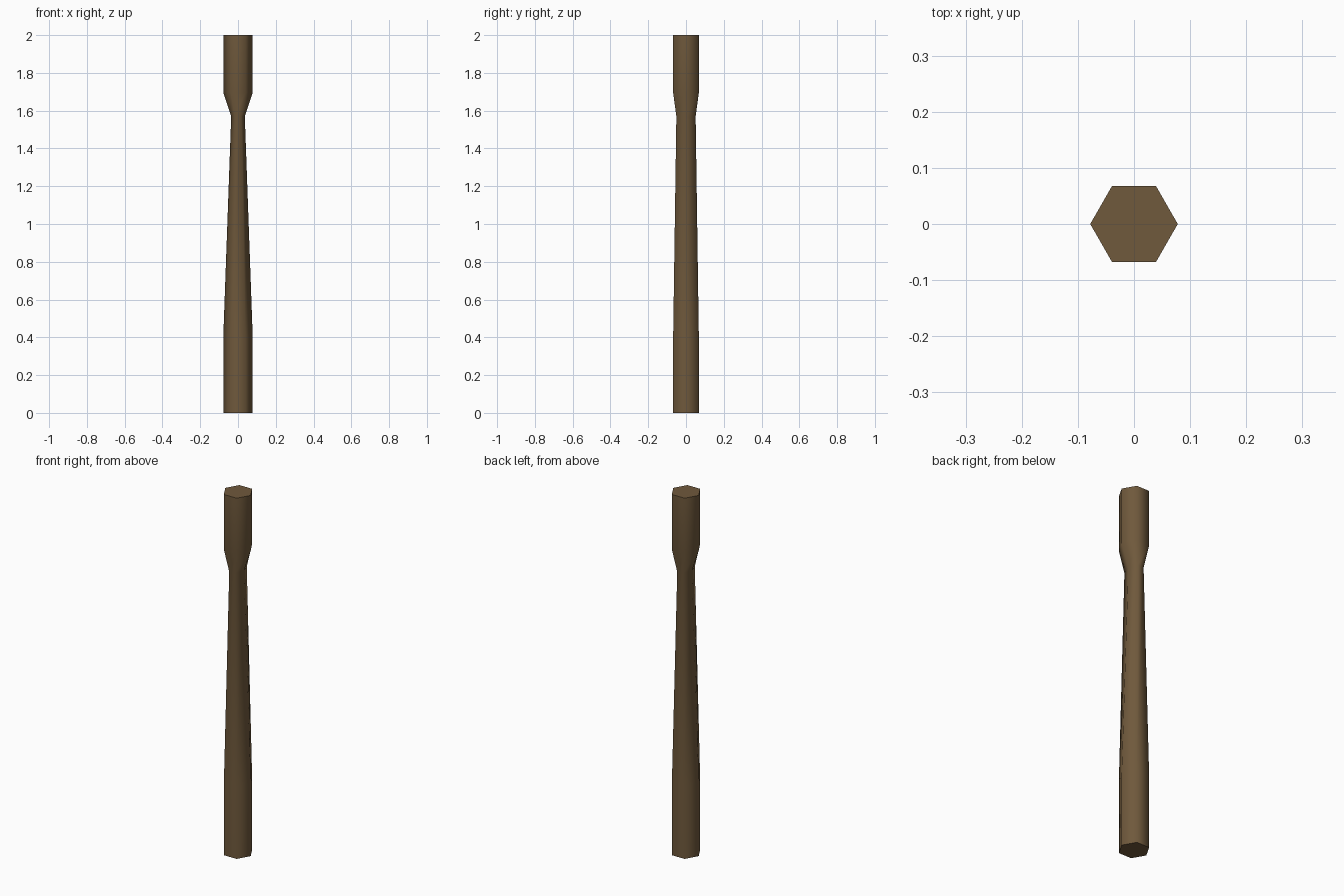
import bpy, bmesh, math

if "Cube" in bpy.data.objects:
    bpy.data.objects.remove(bpy.data.objects["Cube"])

# Cross-sections along the shaft: height, half width in x, half depth in y
SECTIONS = [
    (0.00, 0.078, 0.068),
    (0.40, 0.078, 0.068),
    (1.57, 0.036, 0.051),   # pinched neck
    (1.695, 0.078, 0.068),
    (2.00, 0.078, 0.068),
]
SIDES = 6


def hex_ring(bm, z, half_x, half_y):
    ring = []
    for i in range(SIDES):
        a = math.tau * i / SIDES
        ring.append(bm.verts.new((half_x * math.cos(a),
                                  half_y * math.sin(a) / math.sin(math.pi / 3), z)))
    return ring


# Hexagonal shaft lofted through the sections
bm = bmesh.new()
rings = [hex_ring(bm, *s) for s in SECTIONS]
for low, high in zip(rings, rings[1:]):
    for i in range(SIDES):
        j = (i + 1) % SIDES
        bm.faces.new((low[i], low[j], high[j], high[i]))

# End caps
bm.faces.new(rings[0][::-1])
bm.faces.new(rings[-1])
bmesh.ops.recalc_face_normals(bm, faces=bm.faces)

mesh = bpy.data.meshes.new("wooden_shaft")
bm.to_mesh(mesh)
bm.free()
shaft = bpy.data.objects.new("wooden_shaft", mesh)
bpy.context.collection.objects.link(shaft)

# Brown wood
wood = bpy.data.materials.new("brown_wood")
wood.diffuse_color = (0.16, 0.10, 0.045, 1.0)
wood.use_nodes = True
wood.node_tree.nodes["Principled BSDF"].inputs["Base Color"].default_value = wood.diffuse_color
mesh.materials.append(wood)

# Smooth around the six sides, crisp at the caps
bpy.context.view_layer.objects.active = shaft
shaft.select_set(True)
bpy.ops.object.shade_smooth_by_angle(angle=math.radians(75))
